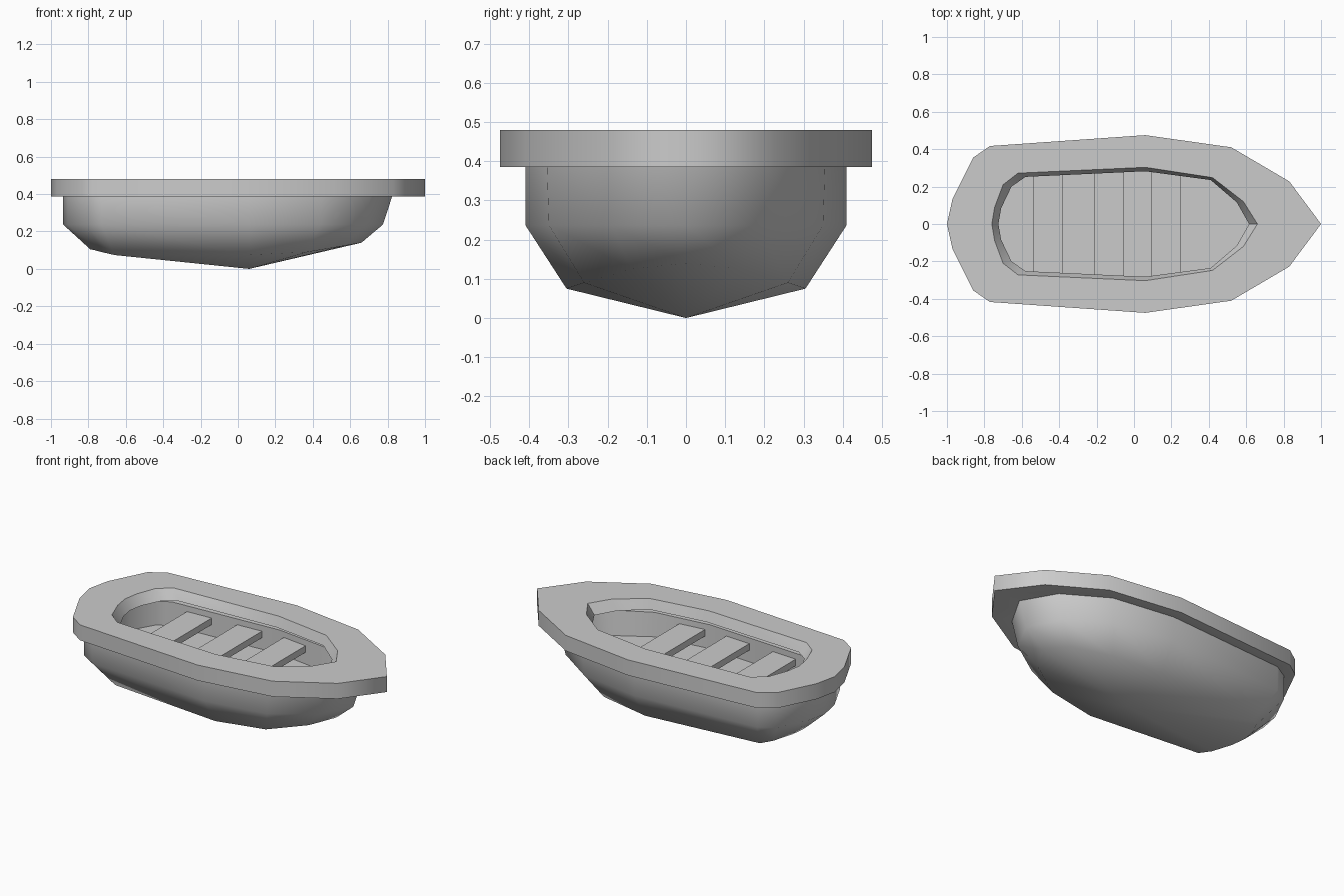
import bpy, bmesh, math

if "Cube" in bpy.data.objects:
    bpy.data.objects.remove(bpy.data.objects["Cube"])


def mirror_loop(half):
    """Half outline (stern to bow, y >= 0) -> closed loop; first and last points lie on y = 0."""
    return half + [(x, -y, z) for x, y, z in half[-2:0:-1]]


def flat(pts, z):
    return [(x, y, z) for x, y in pts]


def finish(bm, name, angle=None):
    bmesh.ops.recalc_face_normals(bm, faces=bm.faces[:])
    me = bpy.data.meshes.new(name)
    bm.to_mesh(me)
    bm.free()
    ob = bpy.data.objects.new(name, me)
    bpy.context.collection.objects.link(ob)
    if angle:
        bpy.ops.object.select_all(action='DESELECT')
        ob.select_set(True)
        bpy.context.view_layer.objects.active = ob
        bpy.ops.object.shade_smooth_by_angle(angle=math.radians(angle))
    return ob


def loft(name, loops, tips=None, angle=30):
    """Bridge successive loops; tips are the apex points at the start and end."""
    bm = bmesh.new()
    rings = [[bm.verts.new(p) for p in mirror_loop(l)] for l in loops]
    n = len(rings[0])
    for a, b in zip(rings, rings[1:]):
        for i in range(n):
            j = (i + 1) % n
            bm.faces.new((a[i], a[j], b[j], b[i]))
    if tips:
        for ring, tip in zip((rings[0], rings[-1]), tips):
            t = bm.verts.new(tip)
            for i in range(n):
                bm.faces.new((ring[i], ring[(i + 1) % n], t))
    return finish(bm, name, angle)


def inset(half, kx, ky, z):
    """Shrink a loop about the widest station and lay it flat at height z."""
    return [(0.06 + (p[0] - 0.06) * kx, p[1] * ky, z) for p in half]


# Hull: outer skin from the bottom apex up, then inner wall down to a flat floor
wall = [(-.935, 0), (-.91, .125), (-.82, .305), (-.73, .358), (.06, .41),
        (.45, .355), (.71, .2), (.825, 0)]
crease = wall[:5] + [(.44, .35), (.675, .19), (.775, 0)]
chine = [(-.79, 0, .105), (-.775, .085, .102), (-.72, .19, .088), (-.66, .235, .074),
         (.06, .305, .075), (.37, .26, .09), (.575, .14, .125), (.66, 0, .14)]
floor_z = .245
loft("hull", [chine, flat(crease, .237), flat(wall, .39),
              inset(wall, .88, .77, .39), inset(crease, .88, .77, floor_z)],
     tips=[(.06, 0, 0), (.06, 0, floor_z)], angle=65)

# Gunwale: wide rim, with a bevelled lip around the opening
rim = [(-1, 0), (-.97, .135), (-.86, .355), (-.77, .417), (.06, .475),
       (.52, .41), (.83, .228), (1, 0)]
mouth = [(-.76, 0), (-.745, .09), (-.70, .21), (-.62, .272), (.06, .303),
         (.42, .248), (.585, .12), (.66, 0)]
lip = [(-.725, 0), (-.71, .085), (-.655, .2), (-.58, .252), (.06, .282),
       (.41, .235), (.55, .115), (.615, 0)]
loft("gunwale", [flat(lip, .42), inset(wall, .98, .96, .386), flat(rim, .386),
                 flat(rim, .48), flat(mouth, .48)], angle=75)
loft("gunwale_lip", [flat(mouth, .48), flat(lip, .42)], angle=35)

# Bench seats: planks spanning the side walls
for i, (x, half_w) in enumerate([(-.46, .305), (-.135, .312), (.17, .31)]):
    bm = bmesh.new()
    bmesh.ops.create_cube(bm, size=1)
    for v in bm.verts:
        v.co = (x + v.co.x * .16, v.co.y * 2 * half_w, .335 + v.co.z * .04)
    finish(bm, f"seat_{i + 1}")
